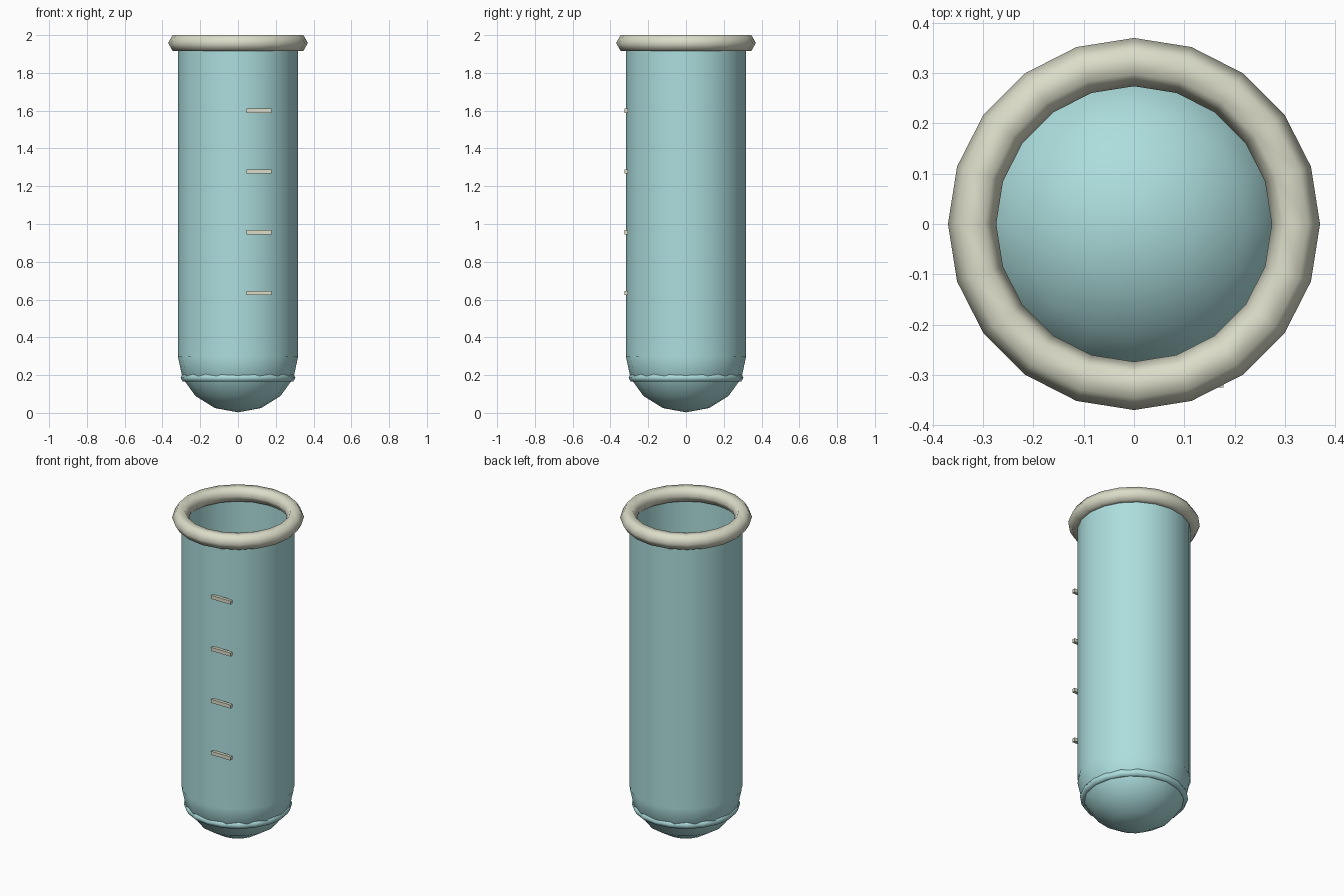
import bpy
import math

if "Cube" in bpy.data.objects:
    bpy.data.objects.remove(bpy.data.objects["Cube"])


def material(name, rgb):
    m = bpy.data.materials.new(name)
    m.diffuse_color = (*rgb, 1.0)
    m.use_nodes = True
    m.node_tree.nodes["Principled BSDF"].inputs["Base Color"].default_value = m.diffuse_color
    return m


GLASS = material("pale teal glass", (0.42, 0.73, 0.73))
CREAM = material("cream", (0.71, 0.72, 0.58))


def finish(name, mat, smooth=True):
    ob = bpy.context.object
    ob.name = name
    ob.data.materials.append(mat)
    if smooth:
        bpy.ops.object.shade_smooth_by_angle(angle=math.radians(80))
    return ob


# Open tube wall
R, BASE, TOP = 0.318, 0.297, 1.96
bpy.ops.mesh.primitive_cylinder_add(vertices=20, radius=R, depth=TOP - BASE,
                                    end_fill_type='NOTHING',
                                    location=(0, 0, (TOP + BASE) / 2))
finish("tube_wall", GLASS)

# Rounded bottom, its upper half forms the domed floor inside the tube
bpy.ops.mesh.primitive_uv_sphere_add(segments=16, ring_count=8, radius=R,
                                     location=(0, 0, BASE))
bottom = finish("rounded_bottom", GLASS)
bottom.scale.z = 0.294 / R

# Rolled lip around the mouth
bpy.ops.mesh.primitive_torus_add(major_segments=20, minor_segments=6,
                                 major_radius=0.322, minor_radius=0.048,
                                 location=(0, 0, 1.9585))
finish("rim", CREAM)

# Thin ring around the rounded bottom
bpy.ops.mesh.primitive_torus_add(major_segments=20, minor_segments=6,
                                 major_radius=0.28, minor_radius=0.024,
                                 location=(0, 0, 0.186))
finish("bottom_ring", GLASS)

# Raised measuring marks on the front
for i in range(4):
    bpy.ops.mesh.primitive_cube_add(size=1, location=(0.111, -0.316, 0.635 + 0.3215 * i))
    bpy.context.object.scale = (0.134, 0.019, 0.022)
    finish(f"measuring_mark_{i + 1}", CREAM, smooth=False)
